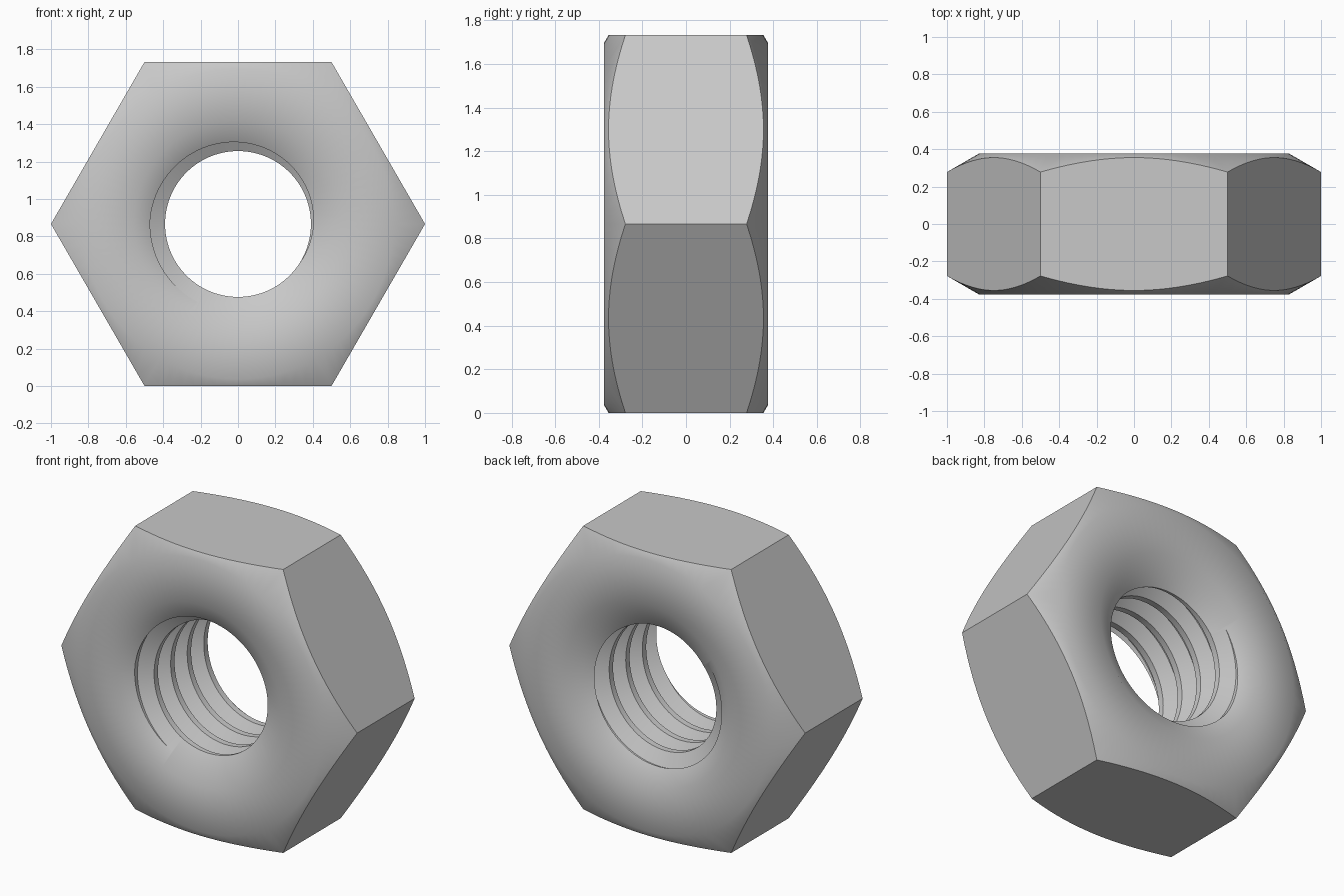
import bpy, bmesh
from math import cos, sin, radians, pi, tau

cube = bpy.data.objects.get("Cube")
if cube:
    bpy.data.objects.remove(cube, do_unlink=True)

CENTRE = cos(radians(30))      # height of the bore axis
HALF = 0.376                   # half thickness
MINOR, MAJOR = 0.39, 0.47      # thread radii
PITCH = 0.16
STEPS = 96                     # facets per turn
SLOPE = 1 / 3 ** 0.5           # rise of the chamfers and thread flanks

steel = bpy.data.materials.new("plain grey steel")
steel.use_nodes = True
steel.diffuse_color = (0.58, 0.58, 0.58, 1)
steel.node_tree.nodes["Principled BSDF"].inputs["Base Color"].default_value = (0.58, 0.58, 0.58, 1)


def at(r, angle, y):
    return (r * cos(angle), y, CENTRE + r * sin(angle))


def skin(name, rings, closed):
    """Join equal rings of points into a solid, looped or capped."""
    bm = bmesh.new()
    rows = [[bm.verts.new(p) for p in ring] for ring in rings]
    n = len(rows[0])
    pairs = list(zip(rows, rows[1:]))
    if closed:
        pairs.append((rows[-1], rows[0]))
    else:
        bm.faces.new(rows[0])
        bm.faces.new(rows[-1])
    for a, b in pairs:
        for i in range(n):
            j = (i + 1) % n
            bm.faces.new((a[i], a[j], b[j], b[i]))
    bmesh.ops.recalc_face_normals(bm, faces=bm.faces)
    mesh = bpy.data.meshes.new(name)
    bm.to_mesh(mesh)
    bm.free()
    mesh.materials.append(steel)
    obj = bpy.data.objects.new(name, mesh)
    bpy.context.scene.collection.objects.link(obj)
    return obj


def combine(obj, tool, operation):
    tool.hide_render = True
    mod = obj.modifiers.new(operation.lower(), 'BOOLEAN')
    mod.operation = operation
    mod.solver = 'EXACT'
    mod.object = tool
    bpy.ops.object.modifier_apply(modifier=mod.name)
    bpy.data.objects.remove(tool, do_unlink=True)


# Turned ring: flat faces, outer chamfers, countersinks and plain bore
face_in, face_out, rim = 0.555, 0.83, 1.05
half_profile = [(MINOR, HALF - (face_in - MINOR) * SLOPE), (face_in, HALF),
                (face_out, HALF), (rim, HALF - (rim - face_out) * SLOPE)]
profile = half_profile + [(r, -y) for r, y in reversed(half_profile)]
nut = skin("hex_nut",
           [[at(r, tau * k / STEPS, y) for r, y in profile] for k in range(STEPS)], True)

# Hexagonal prism that trims the ring to six flats
prism = skin("hex_trim",
             [[at(1, k * pi / 3, y) for k in range(6)] for y in (-0.5, 0.5)], False)

# Helical groove, right handed, running out past both faces
root = 0.015
inner = MINOR - 0.015
mouth = root + (MAJOR - inner) * SLOPE
groove = [(inner, -mouth), (MAJOR, -root), (MAJOR, root), (inner, mouth)]
helix = []
for k in range(int(-1.5 * STEPS), int(5.5 * STEPS)):
    turn = k / STEPS
    y = -HALF + 0.064 + PITCH * turn
    helix.append([at(r, radians(175) - tau * turn, y + dy) for r, dy in groove])
thread = skin("thread_cutter", helix, False)

bpy.ops.object.select_all(action='DESELECT')
nut.select_set(True)
bpy.context.view_layer.objects.active = nut
combine(nut, prism, 'INTERSECT')
combine(nut, thread, 'DIFFERENCE')

# Soft shading over the shallow chamfers, crisp flats and thread edges
bpy.ops.object.shade_smooth_by_angle(angle=radians(35))
